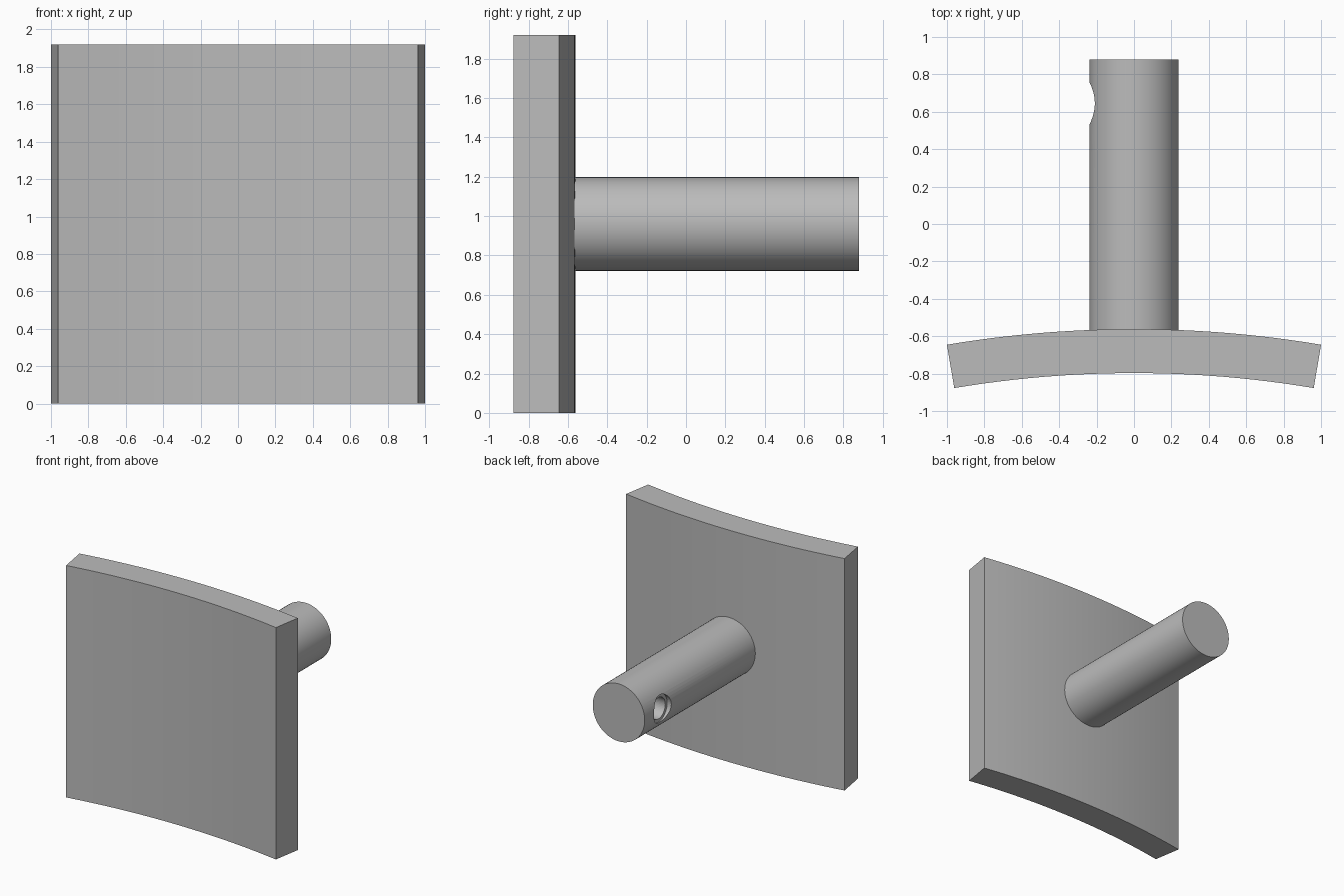
import bpy, bmesh, math
from mathutils import Matrix

cube = bpy.data.objects.get("Cube")
if cube:
    bpy.data.objects.remove(cube, do_unlink=True)

HEIGHT = 1.92
MID_Z = HEIGHT / 2
ROD_RADIUS = 0.238

grey = bpy.data.materials.new("plain grey")
grey.use_nodes = True
colour = (0.5, 0.5, 0.5, 1)
grey.diffuse_color = colour
grey.node_tree.nodes["Principled BSDF"].inputs["Base Color"].default_value = colour


def make_object(name, bm):
    bmesh.ops.recalc_face_normals(bm, faces=bm.faces)
    mesh = bpy.data.meshes.new(name)
    bm.to_mesh(mesh)
    bm.free()
    mesh.materials.append(grey)
    obj = bpy.data.objects.new(name, mesh)
    bpy.context.collection.objects.link(obj)
    return obj


def cylinder(name, radius, start, end, axis, centre, sides=64):
    """Capped cylinder running from start to end along the x or y axis."""
    bm = bmesh.new()
    bmesh.ops.create_cone(bm, cap_ends=True, segments=sides, radius1=radius,
                          radius2=radius, depth=end - start)
    turn = Matrix.Rotation(math.radians(90), 4, "Y" if axis == "X" else "X")
    mid = (start + end) / 2
    place = (mid, centre, MID_Z) if axis == "X" else (centre, mid, MID_Z)
    bmesh.ops.transform(bm, matrix=Matrix.Translation(place) @ turn, verts=bm.verts)
    return make_object(name, bm)


def smooth(obj):
    bpy.ops.object.select_all(action="DESELECT")
    obj.select_set(True)
    bpy.context.view_layer.objects.active = obj
    bpy.ops.object.shade_smooth_by_angle(angle=math.radians(30))


# Curved plate: an arc-shaped profile extruded upwards
outer, inner, back = 6.04, 5.805, -0.562
half_angle = math.asin(1 / outer)
steps = 24
angles = [half_angle * (2 * i / steps - 1) for i in range(steps + 1)]
arc = [(outer, a) for a in angles] + [(inner, a) for a in reversed(angles)]
bm = bmesh.new()
profile = bm.faces.new([bm.verts.new((r * math.sin(a), back - outer + r * math.cos(a), 0))
                        for r, a in arc])
top = bmesh.ops.extrude_face_region(bm, geom=[profile])["geom"]
bmesh.ops.translate(bm, vec=(0, 0, HEIGHT),
                    verts=[v for v in top if isinstance(v, bmesh.types.BMVert)])
plate = make_object("curved_plate", bm)
smooth(plate)

# Round rod with a stepped blind hole in its right side
rod = cylinder("rod", ROD_RADIUS, -0.65, 0.88, "Y", 0)
HOLE_Y = 0.645
for name, radius, depth in (("counterbore_cutter", 0.113, -0.2),
                            ("bore_cutter", 0.088, 0.1)):
    cutter = cylinder(name, radius, -0.4, depth, "X", HOLE_Y, 48)
    cutter.hide_render = True
    cutter.hide_set(True)
    cut = rod.modifiers.new(name, "BOOLEAN")
    cut.operation = "DIFFERENCE"
    cut.solver = "EXACT"
    cut.object = cutter
smooth(rod)
